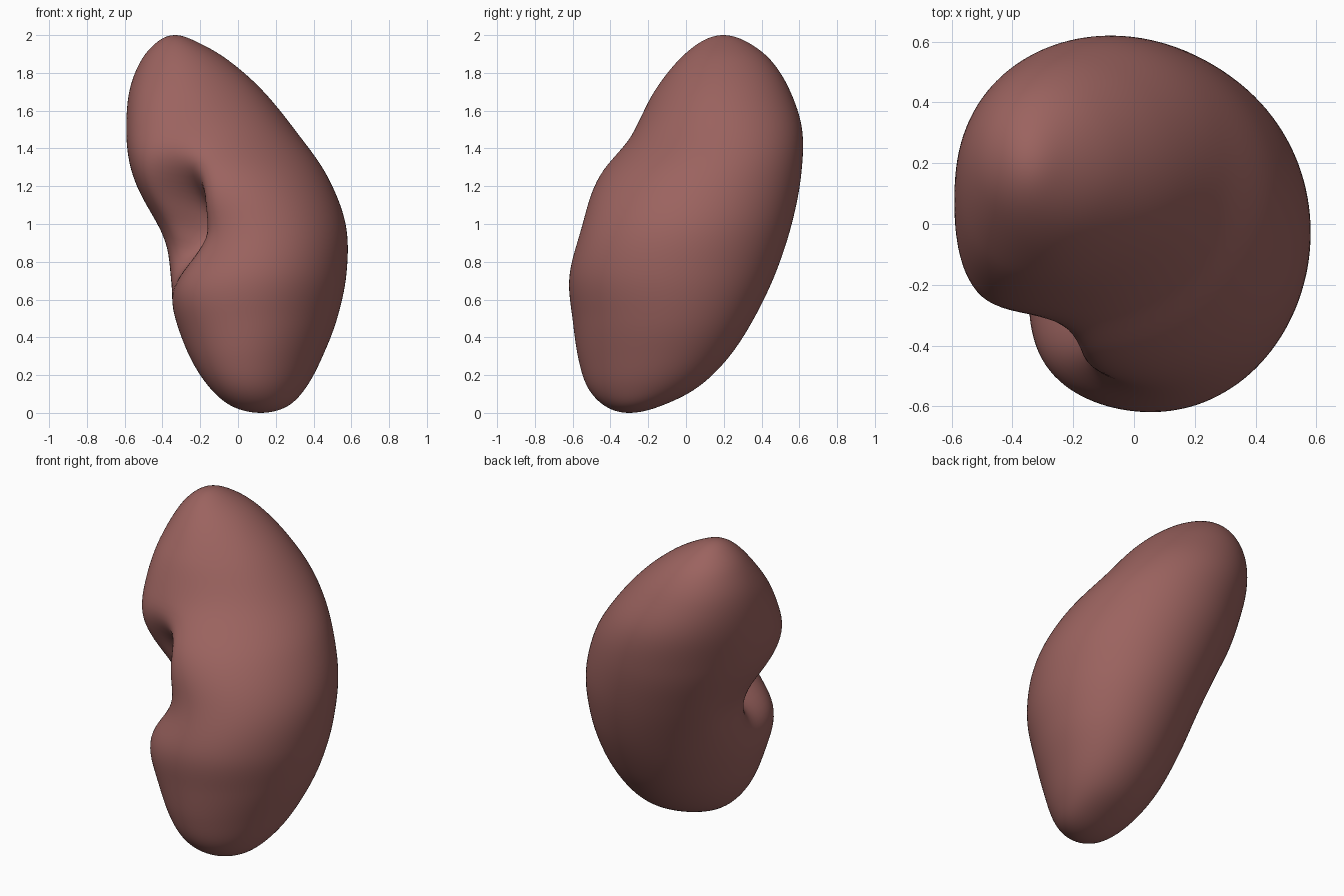
import bpy, bmesh, math
from mathutils import Vector

cube = bpy.data.objects.get("Cube")
if cube:
    bpy.data.objects.remove(cube)

# Section extents (x min, x max, y min, y max) at equal angle steps from bottom to top
SECTIONS = [
    (.12, .12, -.30, -.30), (-.03, .26, -.425, -.14), (-.15, .36, -.52, .06),
    (-.25, .445, -.57, .225), (-.32, .525, -.595, .36), (-.38, .575, -.615, .475),
    (-.455, .57, -.56, .56), (-.535, .47, -.455, .61), (-.565, .30, -.25, .615),
    (-.56, .13, -.13, .55), (-.505, -.05, -.02, .45), (-.42, -.22, .09, .32),
    (-.33, -.33, .20, .20)]
RINGS, SIDES = 96, 128
INWARD = Vector((1, 1, 0)).normalized()
ACROSS = Vector((-1, 1, 0)).normalized()


def section(t):
    """Smoothly interpolated extents at t from 0 (bottom) to 1 (top)."""
    last = len(SECTIONS) - 1
    i = min(int(t * last), last - 1)
    f = t * last - i
    b, c = SECTIONS[i], SECTIONS[i + 1]
    # Mirror through the poles so the ends stay round
    a = SECTIONS[i - 1] if i else [c[k ^ 1] for k in range(4)]
    d = SECTIONS[i + 2] if i + 2 <= last else [b[k ^ 1] for k in range(4)]
    return [q + f / 2 * (r - p + f * (2 * p - 5 * q + 4 * r - s + f * (3 * (q - r) + s - p)))
            for p, q, r, s in zip(a, b, c, d)]


def bump(value, width):
    return math.exp(-(value / width) ** 2 / 2)


def hollow(p):
    """Swell both lobes, press in the waist and the deep pocket on the inner side."""
    u, w, z = p.dot(INWARD), p.dot(ACROSS), p.z
    side = min(max((.05 - u) / .3, 0), 1)
    side = side * side * (3 - 2 * side)
    lobes = (.09 * bump(w - .23, .2) * bump(z - 1.52, .24)
             + .05 * bump(w + .12, .2) * bump(z - .64, .17))
    waist = .09 * bump(w - .05, .3) * bump(z - .92, .13)
    centre = -.01 + .4 * max(.95 - z, 0)
    pocket = bump(w - centre, .085) * bump(z - 1.14, .12 if z > 1.14 else .22)
    return p + side * ((waist - lobes + .29 * pocket) * INWARD - Vector((0, 0, .09 * pocket)))


def ring_points(t):
    x0, x1, y0, y1 = section(t)
    z = 1 - math.cos(math.pi * t)
    skew = .25 * bump(z, .5) + .08 * bump(z - 1.45, .2) - .04
    for s in range(SIDES):
        a = math.tau * s / SIDES
        yield hollow(Vector(((x0 + x1) / 2 + (x1 - x0) / 2 * math.cos(a),
                             (y0 + y1) / 2 + (y1 - y0) / 2 * math.sin(a + math.asin(skew)), z)))


# Organ body lofted from rings, closed by a point at each end
bm = bmesh.new()
rings = [[bm.verts.new(p) for p in ring_points(r / RINGS)] for r in range(1, RINGS)]
for low, high in zip(rings, rings[1:]):
    for s in range(SIDES):
        n = (s + 1) % SIDES
        bm.faces.new((low[s], low[n], high[n], high[s]))
for ring, end, z in ((rings[0], SECTIONS[0], 0), (rings[-1], SECTIONS[-1], 2)):
    tip = bm.verts.new((end[0], end[2], z))
    for s in range(SIDES):
        bm.faces.new((ring[s], ring[(s + 1) % SIDES], tip))
bmesh.ops.recalc_face_normals(bm, faces=bm.faces)
for f in bm.faces:
    f.smooth = True
mesh = bpy.data.meshes.new("kidney_body")
bm.to_mesh(mesh)
bm.free()
body = bpy.data.objects.new("kidney_body", mesh)
bpy.context.collection.objects.link(body)

# Soften the pocket rim
soft = body.modifiers.new("soften", 'SMOOTH')
soft.factor = .5
soft.iterations = 3

# Flesh colour
flesh = bpy.data.materials.new("reddish_brown_flesh")
flesh.use_nodes = True
colour = (.33, .125, .115, 1)
flesh.diffuse_color = colour
flesh.node_tree.nodes["Principled BSDF"].inputs["Base Color"].default_value = colour
mesh.materials.append(flesh)
